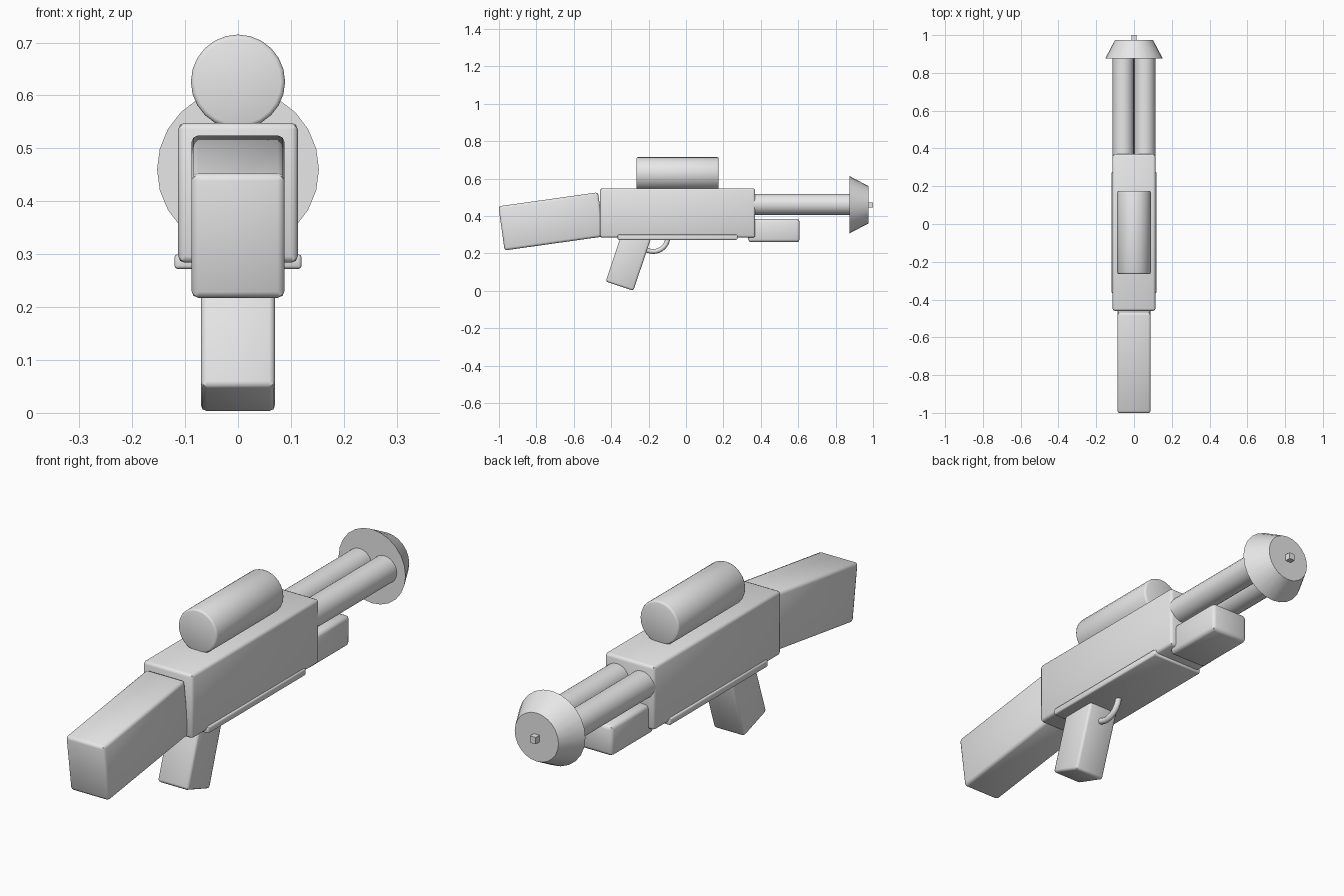
import bpy
from math import radians, pi

if "Cube" in bpy.data.objects:
    bpy.data.objects.remove(bpy.data.objects["Cube"], do_unlink=True)

grey = bpy.data.materials.new("light_grey")
grey.use_nodes = True
grey.diffuse_color = (0.8, 0.8, 0.8, 1)
grey.node_tree.nodes["Principled BSDF"].inputs["Base Color"].default_value = (0.8, 0.8, 0.8, 1)


def finish(name, bevel=0.0):
    """Name, colour, bevel and smooth the active object."""
    ob = bpy.context.object
    ob.name = name
    ob.data.materials.append(grey)
    bpy.ops.object.transform_apply(location=False, rotation=True, scale=True)
    if bevel:
        mod = ob.modifiers.new("Bevel", "BEVEL")
        mod.width = bevel
        mod.segments = 2
        mod.limit_method = "ANGLE"
        mod.angle_limit = radians(40)
        bpy.ops.object.modifier_apply(modifier=mod.name)
    bpy.ops.object.shade_smooth_by_angle(angle=radians(46))
    return ob


def box(name, y, z, size, bevel, tilt=0):
    bpy.ops.mesh.primitive_cube_add(size=1, location=(0, y, z), rotation=(radians(tilt), 0, 0))
    bpy.context.object.scale = size
    return finish(name, bevel)


def tube(name, x, z, y0, y1, r0, r1, bevel=0.0):
    """Round part along y, radius r0 at y0 and r1 at y1."""
    bpy.ops.mesh.primitive_cone_add(vertices=24, radius1=r0, radius2=r1, depth=y1 - y0,
                                    location=(x, (y0 + y1) / 2, z), rotation=(-pi / 2, 0, 0))
    return finish(name, bevel)


# Main body, with the plate under it
box("body", -0.045, 0.416, (0.226, 0.83, 0.264), 0.012)
box("bottom_plate", -0.045, 0.286, (0.24, 0.64, 0.028), 0.006)

# Tilted stock and grip, and the block under the barrels
box("stock", -0.72, 0.371, (0.176, 0.538, 0.238), 0.013, 8)
box("grip", -0.301, 0.187, (0.14, 0.156, 0.342), 0.011, -18.5)
box("fore_grip", 0.47, 0.322, (0.174, 0.275, 0.124), 0.015)

# Trigger guard ring, half sunk into the body
bpy.ops.mesh.primitive_torus_add(major_radius=0.078, minor_radius=0.013, major_segments=32,
                                 minor_segments=10, location=(0, -0.175, 0.288),
                                 rotation=(0, pi / 2, 0))
finish("trigger_guard")

# Scope on top
tube("scope", 0, 0.626, -0.265, 0.175, 0.089, 0.089, 0.008)

# Twin barrels, flared muzzle and the pin at its tip
for side, x in (("left", 0.057), ("right", -0.057)):
    tube(side + "_barrel", x, 0.462, 0.33, 0.9, 0.056, 0.056)
tube("muzzle", 0, 0.46, 0.875, 0.975, 0.153, 0.1)
box("muzzle_pin", 0.98, 0.458, (0.026, 0.04, 0.028), 0)
